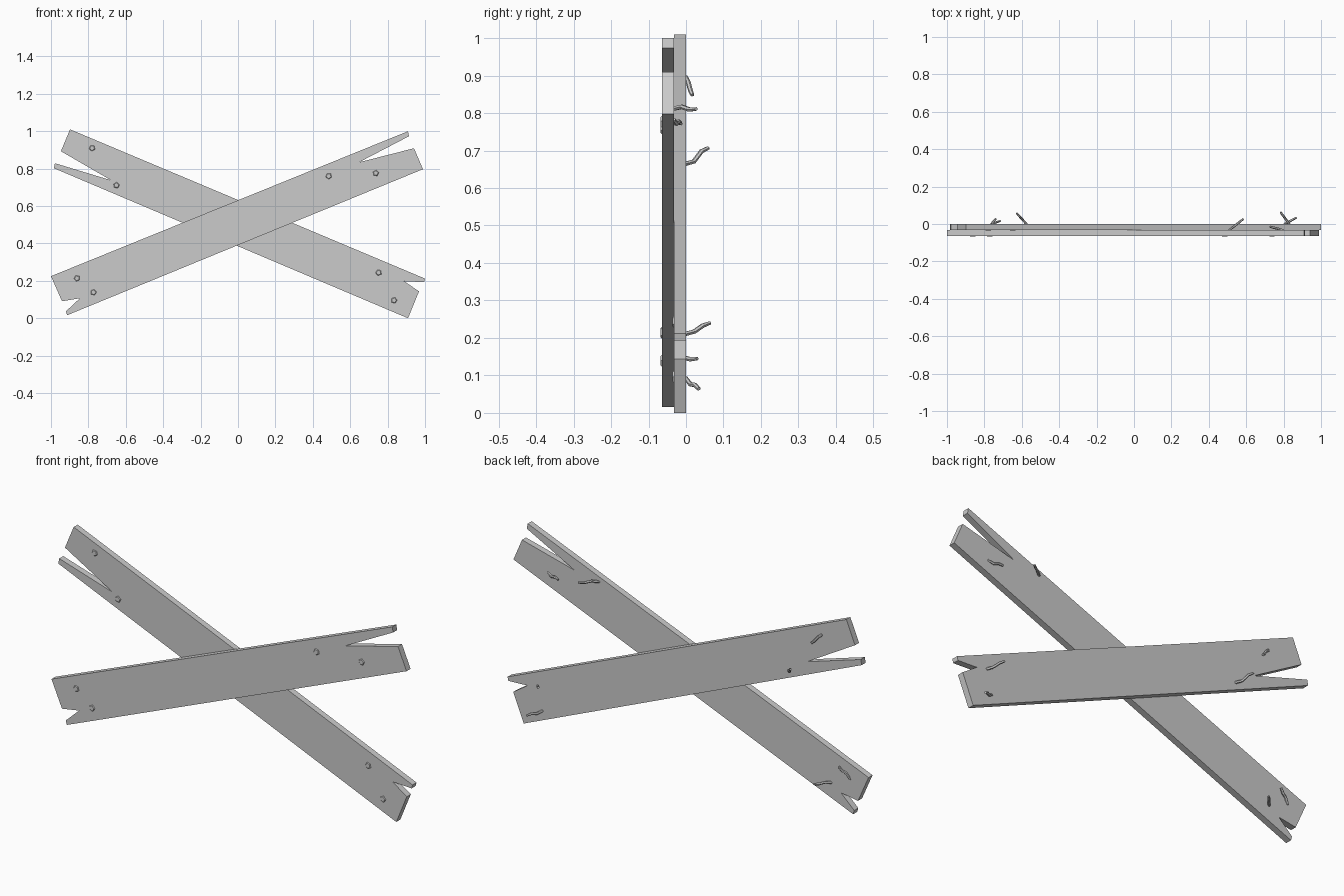
import bpy, bmesh, math
from mathutils import Vector

if "Cube" in bpy.data.objects:
    bpy.data.objects.remove(bpy.data.objects["Cube"])


def board(name, outline, y0, y1):
    # Split-ended plank: outline in x/z extruded along y
    bm = bmesh.new()
    face = bm.faces.new([bm.verts.new((x, y0, z)) for x, z in outline])
    ext = bmesh.ops.extrude_face_region(bm, geom=[face])
    moved = [v for v in ext["geom"] if isinstance(v, bmesh.types.BMVert)]
    bmesh.ops.translate(bm, verts=moved, vec=(0, y1 - y0, 0))
    bmesh.ops.recalc_face_normals(bm, faces=bm.faces)
    me = bpy.data.meshes.new(name)
    bm.to_mesh(me)
    bm.free()
    bpy.context.collection.objects.link(bpy.data.objects.new(name, me))


def nail_head(name, x, z, y, turn):
    # Five-sided tapered head sitting on the plank face
    bpy.ops.mesh.primitive_cone_add(vertices=5, radius1=0.022, radius2=0.013, depth=0.008,
                                    location=(x, y + 0.0005, z),
                                    rotation=(math.pi / 2, turn, 0))
    bpy.context.object.name = name


def nail_tip(name, start, end, sag):
    # Bent shaft poking out of the back of the plank
    a, b = Vector(start), Vector(end)
    pts = [a - Vector((0, 0.012, 0)), a,
           a.lerp(b, 0.35) + Vector((0, 0, -sag)),
           a.lerp(b, 0.7) + Vector((0, 0, sag * 0.4)), b]
    cu = bpy.data.curves.new(name, 'CURVE')
    cu.dimensions = '3D'
    cu.bevel_depth = 0.0065
    cu.bevel_resolution = 1
    cu.use_fill_caps = True
    sp = cu.splines.new('POLY')
    sp.points.add(len(pts) - 1)
    for p, co in zip(sp.points, pts):
        p.co = (*co, 1)
        p.radius = 1.0
    sp.points[-1].radius = 0.8
    sp.use_smooth = False
    bpy.context.collection.objects.link(bpy.data.objects.new(name, cu))


FRONT, MID, BACK = -0.064, -0.032, 0.0

# Crossed planks
board("back_plank", [(-0.898, 1.01), (-0.947, 0.893), (-0.679, 0.738), (-0.979, 0.829),
                     (-0.984, 0.802), (0.909, 0.0), (0.968, 0.144), (0.888, 0.198),
                     (0.995, 0.193), (1.0, 0.212)], MID, BACK)
board("front_plank", [(-1.0, 0.225), (-0.941, 0.091), (-0.845, 0.107), (-0.92, 0.037),
                      (-0.914, 0.016), (0.989, 0.797), (0.941, 0.909), (0.647, 0.834),
                      (0.914, 0.973), (0.909, 1.0)], FRONT, MID)

# Nails: head (x, z), exit (x, z), tip (x, y, z), sag
back_nails = [
    ((-0.78, 0.91), (-0.76, 0.895), (-0.714, 0.017, 0.848), -0.004),
    ((-0.65, 0.711), (-0.575, 0.665), (-0.628, 0.059, 0.707), 0.009),
    ((0.752, 0.244), (0.83, 0.211), (0.783, 0.064, 0.24), 0.004),
    ((0.834, 0.096), (0.805, 0.092), (0.869, 0.034, 0.064), 0.006),
]
front_nails = [
    ((0.485, 0.76), (0.51, 0.812), (0.585, 0.027, 0.811), -0.005),
    ((0.737, 0.776), (0.795, 0.781), (0.726, -0.014, 0.772), 0.006),
    ((-0.861, 0.214), (-0.895, 0.19), (-0.845, -0.016, 0.245), -0.008),
    ((-0.773, 0.139), (-0.79, 0.144), (-0.737, 0.03, 0.145), -0.004),
]
for label, nails, y_head, y_exit in (("back", back_nails, MID, BACK),
                                     ("front", front_nails, FRONT, MID)):
    for i, (head, ex, tip, sag) in enumerate(nails, 1):
        nail_head(f"{label}_nail_head_{i}", head[0], head[1], y_head, i * 0.7)
        nail_tip(f"{label}_nail_tip_{i}", (ex[0], y_exit, ex[1]), tip, sag)
